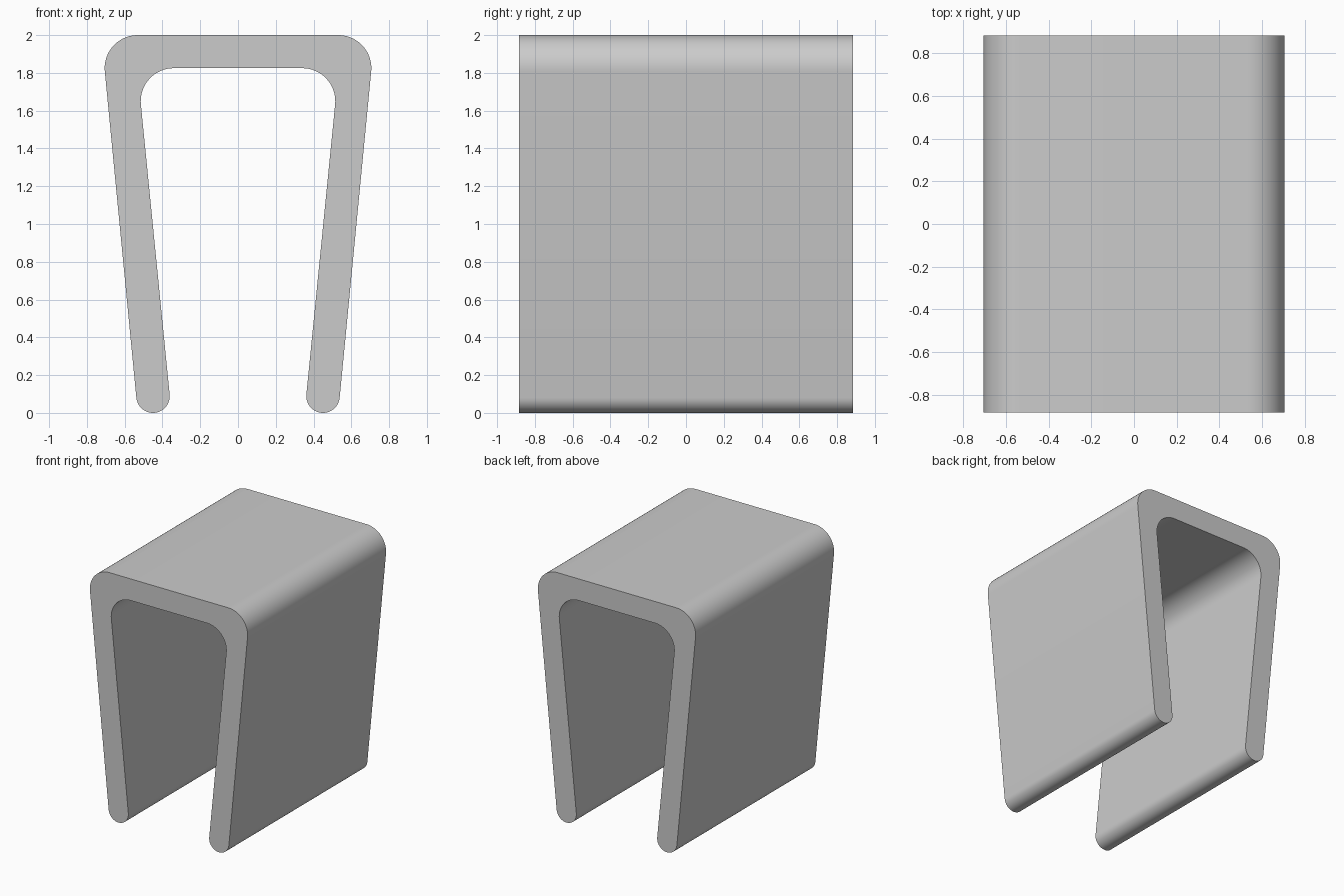
import bpy, bmesh
from math import sin, cos, radians

if "Cube" in bpy.data.objects:
    bpy.data.objects.remove(bpy.data.objects["Cube"])

LEAN = 5.6      # inward lean of the legs, degrees
DEPTH = 1.77


def arc(cx, cz, r, start, end, steps=20):
    angles = [radians(start + (end - start) * i / steps) for i in range(steps + 1)]
    return [(cx + r * cos(a), cz + r * sin(a)) for a in angles]


# Half profile: outer corner, rounded leg tip, inner corner
half = arc(0.531, 1.825, 0.175, 90, -LEAN)
half += arc(0.45, 0.0885, 0.0885, -LEAN, -180 - LEAN)
half += arc(0.34, 1.65, 0.175, -LEAN, 90)
profile = half + [(-x, z) for x, z in reversed(half)]

# Extrude the mirrored profile from front to back
bm = bmesh.new()
face = bm.faces.new([bm.verts.new((x, -DEPTH / 2, z)) for x, z in profile])
new = bmesh.ops.extrude_face_region(bm, geom=[face], use_keep_orig=True)["geom"]
bmesh.ops.translate(bm, vec=(0, DEPTH, 0),
                    verts=[g for g in new if isinstance(g, bmesh.types.BMVert)])
bmesh.ops.recalc_face_normals(bm, faces=bm.faces)
mesh = bpy.data.meshes.new("channel_clip")
bm.to_mesh(mesh)
bm.free()

clip = bpy.data.objects.new("channel_clip", mesh)
bpy.context.collection.objects.link(clip)

# Plain grey finish
grey = bpy.data.materials.new("light_grey")
grey.use_nodes = True
colour = (0.6, 0.6, 0.6, 1)
grey.diffuse_color = colour
grey.node_tree.nodes["Principled BSDF"].inputs["Base Color"].default_value = colour
mesh.materials.append(grey)

# Smooth rounded bends, sharp end faces
bpy.ops.object.select_all(action="DESELECT")
clip.select_set(True)
bpy.context.view_layer.objects.active = clip
bpy.ops.object.shade_smooth_by_angle(angle=radians(30))
